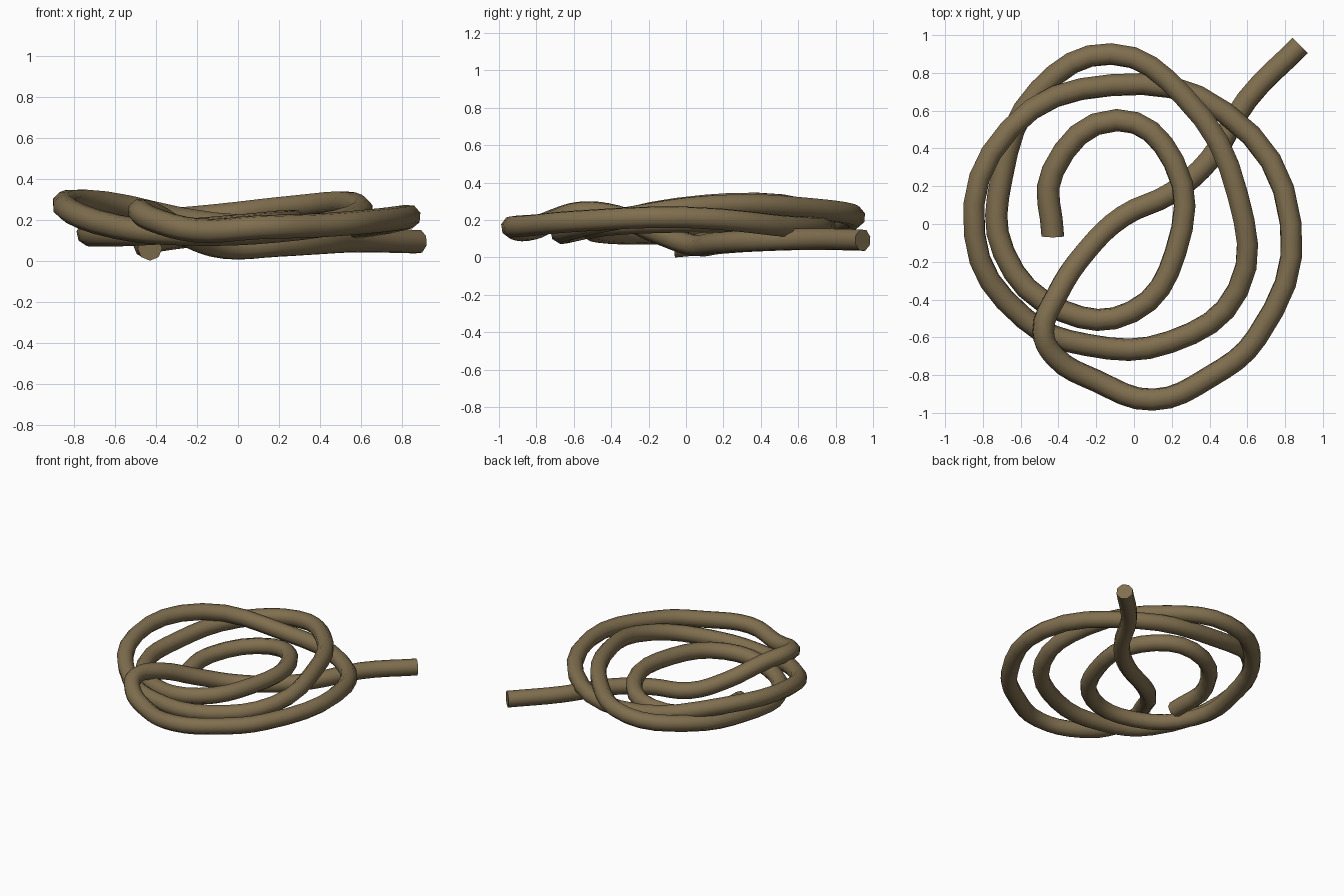
import bpy

if "Cube" in bpy.data.objects:
    bpy.data.objects.remove(bpy.data.objects["Cube"])

# Centre line of the rope in three stretches (x, y, z)
inner_coil = [
    (-.43, -.065, .062), (-.43, .28, .095), (-.09, .55, .145), (.21, .33, .185),
    (.22, -.15, .19), (-.01, -.465, .168), (-.38, -.46, .14), (-.69, -.15, .13),
]
middle_coil = [
    (-.7, .25, .145), (-.5, .71, .185), (-.12, .9, .22), (.26, .68, .262), (.55, .15, .28),
    (.55, -.35, .21), (.19, -.625, .15), (-.25, -.64, .135), (-.58, -.5, .165),
]
outer_coil = [
    (-.845, -.05, .265), (-.66, .5, .285), (-.12, .735, .18), (.48, .59, .165), (.83, 0, .217),
    (.65, -.6, .195), (.4, -.81, .175), (.1, -.93, .165), (-.2, -.83, .15),
    (-.42, -.7, .205), (-.48, -.57, .243), (-.41, -.38, .225),
]
# The loose tail dives under the coils
tail = [
    (-.25, -.14, .13), (-.06, .04, .068), (.2, .165, .078), (.4, .34, .09),
    (.6, .66, .10), (.88, .945, .095),
]

mat = bpy.data.materials.new("rope_brown")
mat.diffuse_color = (.215, .158, .078, 1)
mat.use_nodes = True
mat.node_tree.nodes["Principled BSDF"].inputs["Base Color"].default_value = mat.diffuse_color

# Round cord swept along the path
curve = bpy.data.curves.new("rope", 'CURVE')
curve.dimensions = '3D'
curve.resolution_u = 4
curve.bevel_depth = .06
curve.bevel_resolution = 2
curve.use_fill_caps = True
path = inner_coil + middle_coil + outer_coil + tail
spline = curve.splines.new('BEZIER')
spline.bezier_points.add(len(path) - 1)
for point, co in zip(spline.bezier_points, path):
    point.co = co
    point.handle_left_type = point.handle_right_type = 'AUTO'

rope = bpy.data.objects.new("coiled_rope", curve)
bpy.context.collection.objects.link(rope)
curve.materials.append(mat)

# Turn into a mesh with smooth sides and crisp cut ends
bpy.context.view_layer.objects.active = rope
rope.select_set(True)
bpy.ops.object.convert(target='MESH')
rope = bpy.context.view_layer.objects.active
bpy.ops.object.shade_smooth_by_angle(angle=1.05)

# Rest the rope on the ground
low = min(v.co.z for v in rope.data.vertices)
for v in rope.data.vertices:
    v.co.z -= low
